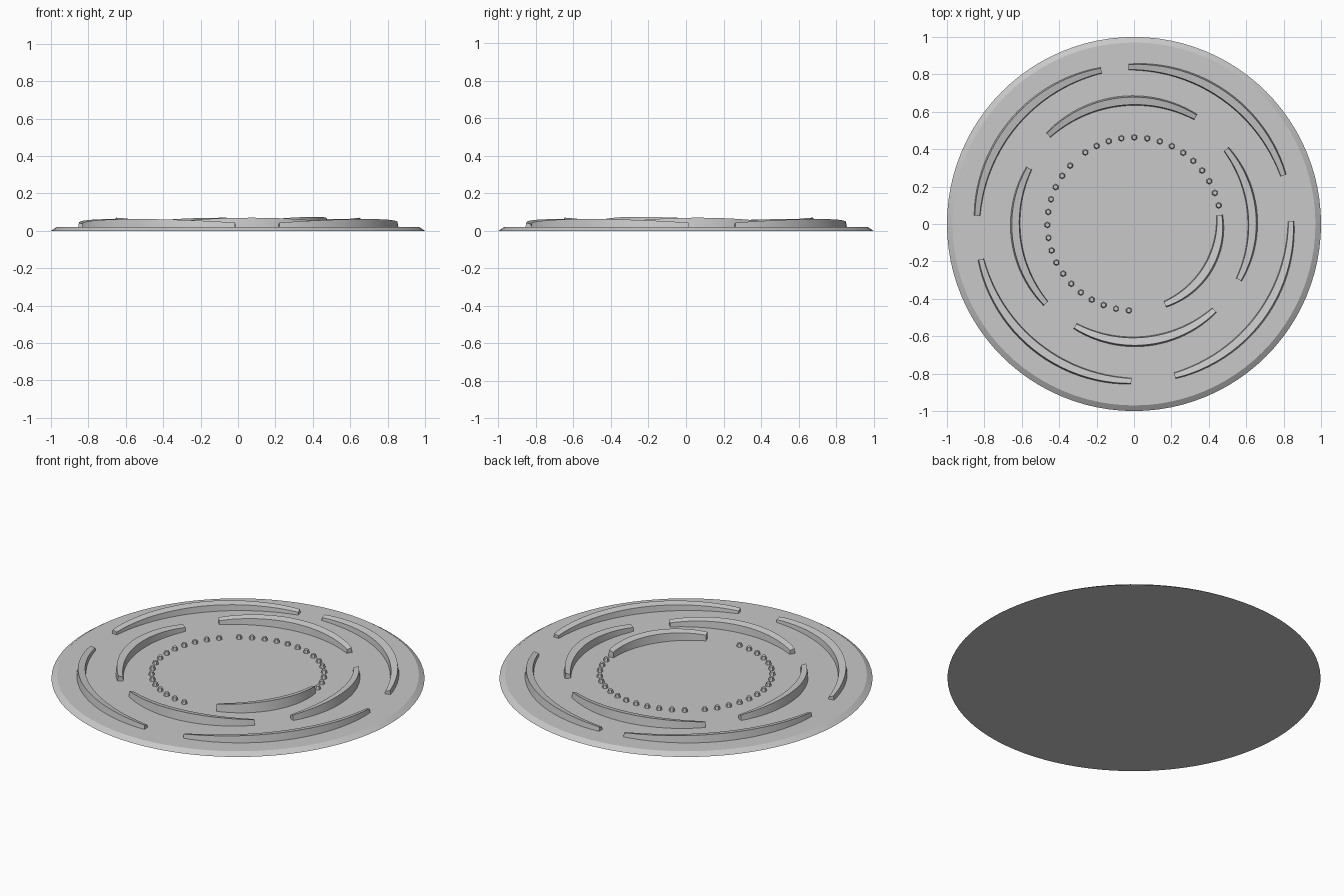
import bpy, bmesh
from math import radians, sin, cos, pi

cube = bpy.data.objects.get("Cube")
if cube:
    bpy.data.objects.remove(cube, do_unlink=True)

grey = bpy.data.materials.new("plain grey")
grey.use_nodes = True
colour = (0.58, 0.58, 0.58, 1)
grey.diffuse_color = colour
grey.node_tree.nodes["Principled BSDF"].inputs["Base Color"].default_value = colour

BASE_TOP = 0.02


def finish(name, bm, smooth=True):
    bmesh.ops.recalc_face_normals(bm, faces=bm.faces)
    mesh = bpy.data.meshes.new(name)
    bm.to_mesh(mesh)
    bm.free()
    mesh.materials.append(grey)
    ob = bpy.data.objects.new(name, mesh)
    bpy.context.collection.objects.link(ob)
    if smooth:
        bpy.ops.object.select_all(action="DESELECT")
        ob.select_set(True)
        bpy.context.view_layer.objects.active = ob
        bpy.ops.object.shade_smooth_by_angle(angle=radians(30))
    return ob


def frustum(bm, sides, r_low, r_high, z_low, z_high, x=0, y=0):
    made = bmesh.ops.create_cone(bm, cap_ends=True, segments=sides, radius1=r_low,
                                 radius2=r_high, depth=z_high - z_low)
    bmesh.ops.translate(bm, verts=made["verts"], vec=(x, y, (z_low + z_high) / 2))


def ridge(name, start, end, radius, end_top, mid_top, steps=24):
    """Curved ridge, wider and taller in the middle than at its blunt ends."""
    bm = bmesh.new()
    rings = []
    for i in range(steps + 1):
        t = i / steps
        a = radians(start + (end - start) * t)
        swell = sin(pi * t) ** 0.8 if 0 < t < 1 else 0
        half = 0.017 + 0.010 * swell
        top = end_top + (mid_top - end_top) * swell
        section = [(-half, BASE_TOP - 0.005), (-half * 0.8, top - 0.008),
                   (half * 0.7, top), (half, BASE_TOP - 0.005)]
        rings.append([bm.verts.new(((radius + d) * cos(a), (radius + d) * sin(a), z))
                      for d, z in section])
    for a, b in zip(rings, rings[1:]):
        for k in range(4):
            n = (k + 1) % 4
            bm.faces.new((a[k], a[n], b[n], b[k]))
    bm.faces.new(rings[0])
    bm.faces.new(rings[-1])
    finish(name, bm)


# Flat round base with a sloping rim
bm = bmesh.new()
frustum(bm, 96, 1.0, 0.97, 0, BASE_TOP)
finish("base_disc", bm)

# Outer ring of four ridges
for i, (start, end) in enumerate([(18, 92), (102, 177), (193, 269), (285, 361)]):
    ridge(f"outer_ridge_{i + 1}", start, end, 0.84, 0.043, 0.063)

# Middle ring of four ridges
for i, (start, end, r) in enumerate([(60, 134, 0.66), (-28, 39, 0.635),
                                     (-120, -47, 0.63), (152, 222, 0.635)]):
    ridge(f"middle_ridge_{i + 1}", start, end, r, 0.05, 0.07)

# Single inner ridge closing the ring of pegs
ridge("inner_ridge", -69, 6, 0.46, 0.06, 0.075)

# Ring of small hexagonal pegs, in two runs
bm = bmesh.new()
step = 8.6
angles = [12.4 + step * i for i in range(14)] + [137.6 + step * i for i in range(16)]
for angle in angles:
    a = radians(angle)
    frustum(bm, 6, 0.018, 0.012, BASE_TOP - 0.005, 0.04, 0.463 * cos(a), 0.463 * sin(a))
finish("peg_ring", bm, smooth=False)
